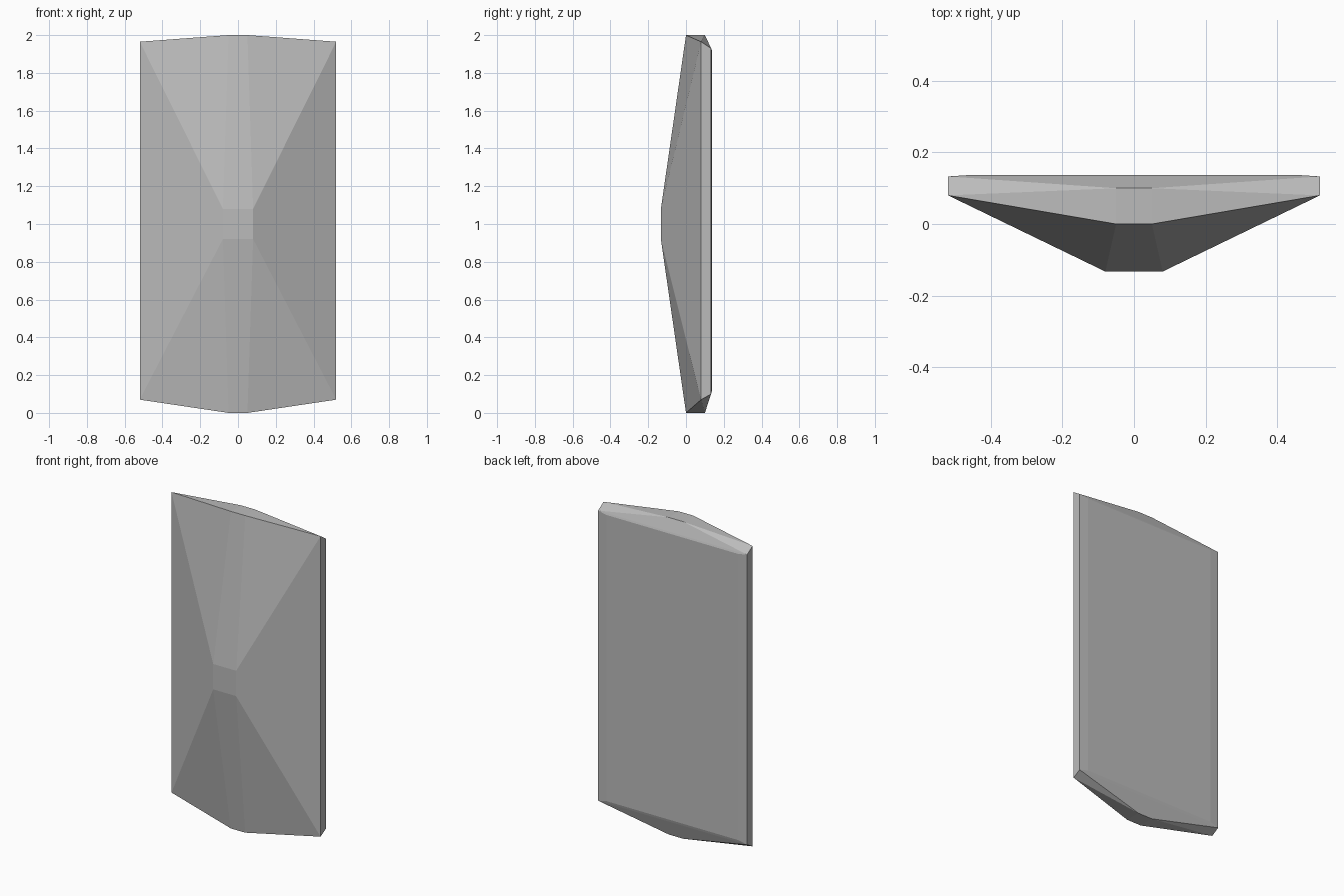
import bpy
import bmesh
import math

cube = bpy.data.objects.get("Cube")
if cube:
    bpy.data.objects.remove(cube, do_unlink=True)


def make_material(name, rgb):
    mat = bpy.data.materials.new(name)
    mat.use_nodes = True
    color = (*rgb, 1.0)
    mat.diffuse_color = color
    mat.node_tree.nodes["Principled BSDF"].inputs["Base Color"].default_value = color
    return mat


# Corner points of one half: (x, y, lower z, upper z)
half_profile = [
    (0.08, -0.133, 0.92, 1.08),    # raised front boss
    (0.05, 0.0, 0.0, 2.0),         # front tip of the end ridge
    (0.05, 0.1, 0.0, 2.0),         # back tip of the end ridge
    (0.52, 0.08, 0.07, 1.965),     # front rim corner
    (0.52, 0.133, 0.1, 1.93),      # back rim corner
    (0.46, 0.137, 0.115, 1.92),    # flat back plate corner
]

# Faceted shell: mirror the points and wrap them in a convex skin
bm = bmesh.new()
for x, y, low, high in half_profile:
    for side in (-1, 1):
        for z in (low, high):
            bm.verts.new((side * x, y, z))
bmesh.ops.convex_hull(bm, input=bm.verts[:])
bmesh.ops.dissolve_limit(bm, angle_limit=math.radians(0.5),
                         verts=bm.verts[:], edges=bm.edges[:])
bmesh.ops.recalc_face_normals(bm, faces=bm.faces[:])

mesh = bpy.data.meshes.new("shield_body")
bm.to_mesh(mesh)
bm.free()
mesh.materials.append(make_material("plain grey", (0.5, 0.5, 0.5)))
shield = bpy.data.objects.new("shield_body", mesh)
bpy.context.collection.objects.link(shield)
